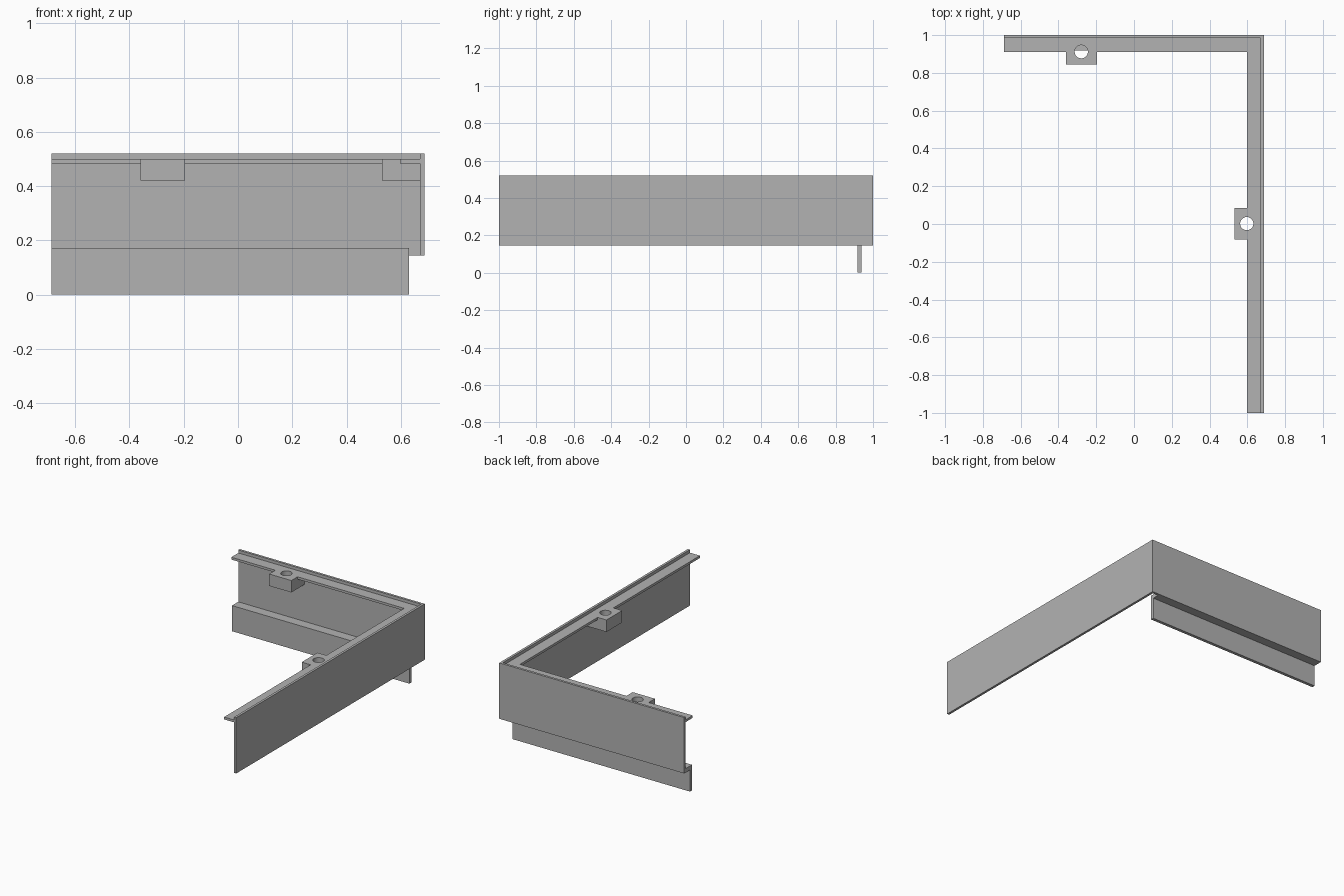
import bpy
import bmesh

cube = bpy.data.objects.get("Cube")
if cube:
    bpy.data.objects.remove(cube, do_unlink=True)

grey = bpy.data.materials.new("plain grey")
grey.use_nodes = True
COLOUR = (0.45, 0.45, 0.45, 1)
grey.diffuse_color = COLOUR
grey.node_tree.nodes["Principled BSDF"].inputs["Base Color"].default_value = COLOUR

# Shared dimensions
X, Y = 0.687, 1.0
WALL = 0.016
TOP, WALL_BOTTOM = 0.52, 0.145
LEDGE_TOP, LEDGE_BOTTOM, TAB_BOTTOM = 0.5, 0.484, 0.42
REACH, TAB_REACH = 0.09, 0.156


def prism(name, outline, z0, z1):
    """Extrude a flat counter-clockwise outline from z0 up to z1."""
    bm = bmesh.new()
    face = bm.faces.new([bm.verts.new((x, y, z0)) for x, y in outline])
    up = bmesh.ops.extrude_face_region(bm, geom=[face])["geom"]
    for v in up:
        if isinstance(v, bmesh.types.BMVert):
            v.co.z = z1
    bmesh.ops.recalc_face_normals(bm, faces=bm.faces)
    mesh = bpy.data.meshes.new(name)
    bm.to_mesh(mesh)
    bm.free()
    mesh.materials.append(grey)
    obj = bpy.data.objects.new(name, mesh)
    bpy.context.collection.objects.link(obj)
    return obj


def box(name, x0, x1, y0, y1, z0, z1):
    return prism(name, [(x0, y0), (x1, y0), (x1, y1), (x0, y1)], z0, z1)


def corner(name, outer, inner, z0, z1):
    """L-shaped strip along the back and left sides, between two offsets."""
    return prism(name, [(X - inner, -Y), (X - outer, -Y), (X - outer, Y - outer),
                        (-X, Y - outer), (-X, Y - inner), (X - inner, Y - inner)], z0, z1)


def combine(target, other, operation):
    """Apply a boolean and remove the spent operand."""
    mod = target.modifiers.new(operation.title(), "BOOLEAN")
    mod.operation, mod.object, mod.solver = operation, other, "EXACT"
    bpy.context.view_layer.objects.active = target
    bpy.ops.object.modifier_apply(modifier=mod.name)
    bpy.data.objects.remove(other, do_unlink=True)


# Thin walls meeting at the corner
corner("corner_wall", 0, WALL, WALL_BOTTOM, TOP)

# Inner ledge with a screw tab on each side
ledge = corner("inner_ledge", WALL, REACH, LEDGE_BOTTOM, LEDGE_TOP)
tabs = [
    box("back_tab", -0.36, -0.195, Y - TAB_REACH, Y - WALL, TAB_BOTTOM, LEDGE_TOP),
    box("left_tab", X - TAB_REACH, X - WALL, -0.082, 0.085, TAB_BOTTOM, LEDGE_TOP),
]
for tab in tabs:
    combine(ledge, tab, "UNION")

# Screw holes through the tabs
for x, y in ((-0.279, 0.912), (0.597, 0.002)):
    bpy.ops.mesh.primitive_cylinder_add(vertices=32, radius=0.035, depth=0.3,
                                        location=(x, y, 0.46))
    cutter = bpy.context.object
    cutter.data.materials.append(grey)
    combine(ledge, cutter, "DIFFERENCE")
bpy.ops.object.select_all(action="DESELECT")
ledge.select_set(True)
bpy.context.view_layer.objects.active = ledge
bpy.ops.object.shade_smooth_by_angle()

# Stepped lower lip behind the back wall: shelf plus hanging strip
lip = box("lower_lip", -X, 0.63, 0.918, 0.939, 0, 0.172)
combine(lip, box("lip_shelf", -X, 0.63, 0.93, Y - WALL / 2, WALL_BOTTOM, 0.172), "UNION")
